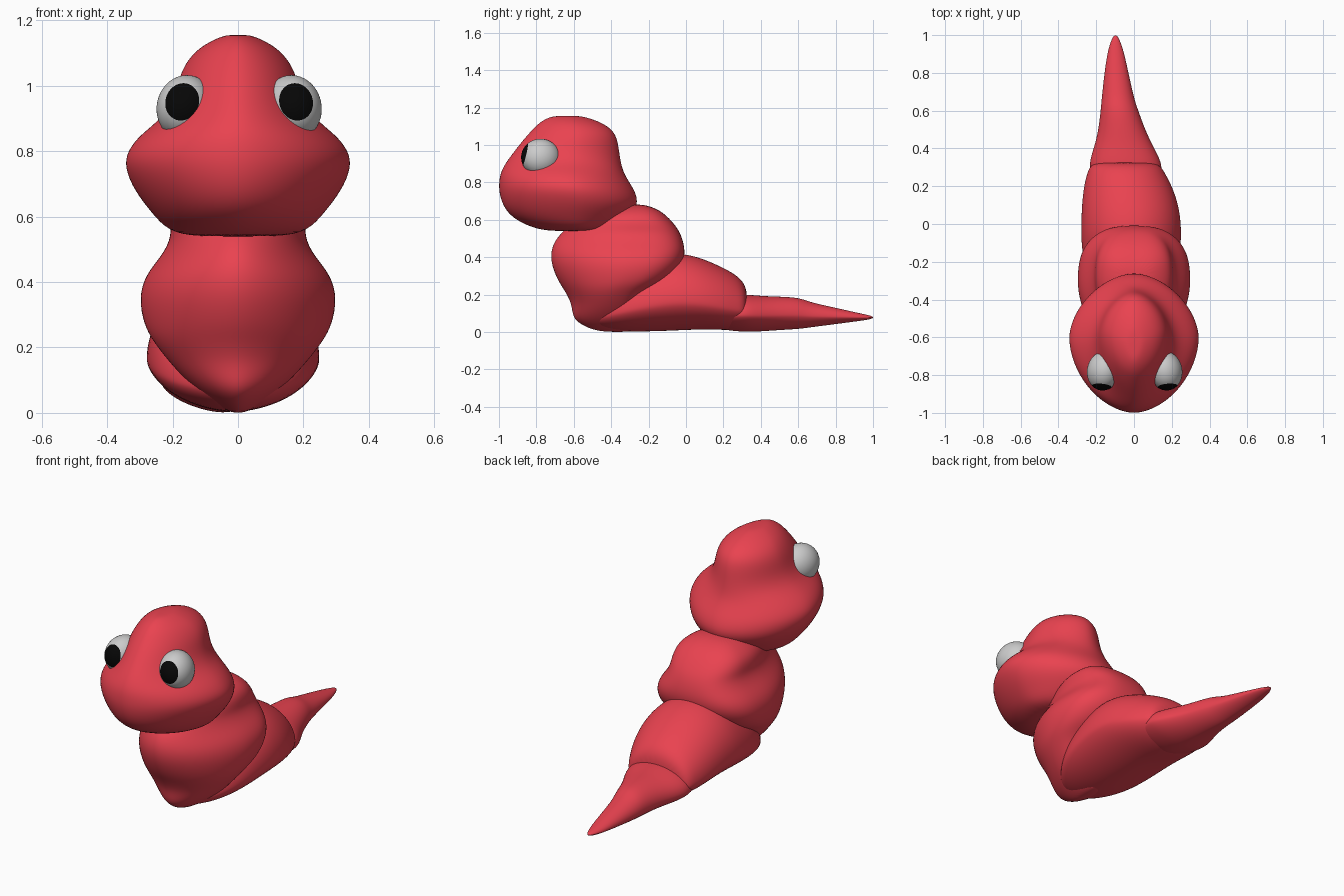
import bpy, bmesh
from math import sin, cos, pi, radians
from mathutils import Matrix, Vector


def material(name, rgb):
    m = bpy.data.materials.new(name)
    m.diffuse_color = (*rgb, 1)
    return m


RED = material("red", (0.82, 0.055, 0.08))
WHITE = material("eye_white", (0.75, 0.75, 0.75))
BLACK = material("pupil_black", (0.002, 0.002, 0.002))


def finish(bm, name, mats, subdivide=0):
    bmesh.ops.recalc_face_normals(bm, faces=bm.faces)
    for f in bm.faces:
        f.smooth = True
    me = bpy.data.meshes.new(name)
    bm.to_mesh(me)
    bm.free()
    for m in mats:
        me.materials.append(m)
    ob = bpy.data.objects.new(name, me)
    bpy.context.collection.objects.link(ob)
    if subdivide:
        mod = ob.modifiers.new("smooth", 'SUBSURF')
        mod.levels = mod.render_levels = subdivide
    return ob


def loft(name, rows, axis, mid, pow_lo, pow_hi, segs=28):
    """Rows: station along axis, low, high, half width, x centre.
    Sections are two half superellipses meeting at fraction mid."""
    bm = bmesh.new()
    rings = []
    for s, lo, hi, hw, cx in rows:
        m = lo + (hi - lo) * mid
        ring = []
        for i in range(segs):
            a = 2 * pi * i / segs
            c, d = cos(a), sin(a)
            p = 2 / (pow_hi if d > 0 else pow_lo)
            x = cx + hw * abs(c) ** p * (1 if c > 0 else -1)
            v = m + (hi - m) * d ** p if d > 0 else m - (m - lo) * (-d) ** p
            ring.append(bm.verts.new((x, v, s) if axis == 'Z' else (x, s, v)))
        rings.append(ring)
    for a, b in zip(rings, rings[1:]):
        for i in range(segs):
            j = (i + 1) % segs
            bm.faces.new((a[i], a[j], b[j], b[i]))
    bm.faces.new(rings[0])
    bm.faces.new(rings[-1])
    return finish(bm, name, [RED], 2)


# Head: wide cheeks below a narrow dome (z, front, back, half width, x)
loft("head", [
    (.538, -.72, -.42, .13, 0), (.555, -.82, -.38, .215, 0),
    (.61, -.935, -.31, .265, 0), (.68, -.985, -.25, .32, 0),
    (.75, -1.003, -.268, .35, 0), (.80, -1.003, -.30, .342, 0),
    (.85, -.995, -.33, .302, 0), (.90, -.97, -.345, .235, 0),
    (.96, -.925, -.355, .197, 0), (1.03, -.87, -.365, .18, 0),
    (1.08, -.825, -.39, .155, 0), (1.12, -.785, -.45, .115, 0),
    (1.148, -.735, -.53, .06, 0), (1.156, -.69, -.58, .03, 0)],
    'Z', .55, 1.8, 1.8)

# Chest: upright segment tapering down to a keel
loft("chest", [
    (.0, -.44, -.30, .02, 0), (.018, -.52, -.28, .055, 0),
    (.06, -.597, -.27, .115, 0), (.11, -.61, -.26, .17, 0),
    (.16, -.617, -.24, .215, 0),
    (.22, -.65, -.19, .262, 0), (.27, -.685, -.09, .29, 0),
    (.35, -.72, -.02, .305, 0), (.42, -.728, -.003, .287, 0),
    (.48, -.71, -.012, .235, 0), (.53, -.67, -.03, .208, 0),
    (.57, -.62, -.055, .208, 0),
    (.62, -.56, -.10, .195, 0), (.66, -.45, -.155, .14, 0),
    (.683, -.34, -.23, .07, 0)],
    'Z', .6, 1.8, 2.7)

# Belly: lying segment (y, bottom, top, half width, x)
loft("belly", [
    (-.52, .05, .11, .04, 0), (-.48, .025, .16, .10, 0),
    (-.40, .008, .24, .18, -.008), (-.28, .0, .34, .245, -.014),
    (-.10, .005, .42, .267, -.015), (.0, .01, .42, .266, -.015),
    (.10, .013, .39, .258, -.02), (.20, .01, .345, .235, -.032),
    (.27, .012, .305, .207, -.042), (.31, .025, .265, .187, -.046),
    (.328, .06, .21, .14, -.048)],
    'Y', .38, 1.75, 2.0)

# Tail: tapering to a tip
loft("tail", [
    (.14, .03, .15, .14, -.03), (.22, .008, .185, .18, -.036),
    (.29, .002, .20, .193, -.043),
    (.34, .0, .20, .188, -.047), (.42, .004, .192, .153, -.055),
    (.50, .01, .19, .124, -.065), (.61, .016, .184, .098, -.078),
    (.66, .024, .16, .087, -.085), (.80, .042, .13, .064, -.093),
    (.92, .058, .102, .042, -.097), (.98, .067, .09, .02, -.098),
    (1.0, .074, .082, .006, -.098)],
    'Y', .45, 1.6, 2.0)

# Eyes: egg shaped, the pole cap is the pupil looking forward
for side, name, x in ((-1, "eye_left", -.160), (1, "eye_right", .167)):
    bm = bmesh.new()
    bmesh.ops.create_uvsphere(bm, u_segments=40, v_segments=45, radius=1)
    for f in bm.faces:
        f.material_index = int(f.calc_center_median().z > cos(radians(38)))
    look = Vector((-side * .05, -1, .24)).to_track_quat('Z', 'Y')
    turn = Matrix.Rotation(side * radians(12), 4, 'Z') @ \
        Matrix.Rotation(side * radians(-10), 4, 'Y')
    bm.transform(Matrix.Translation((x, -.777, .933)) @ turn
                 @ Matrix.Diagonal((.088, .105, .1, 1))
                 @ look.to_matrix().to_4x4())
    finish(bm, name, [WHITE, BLACK])
